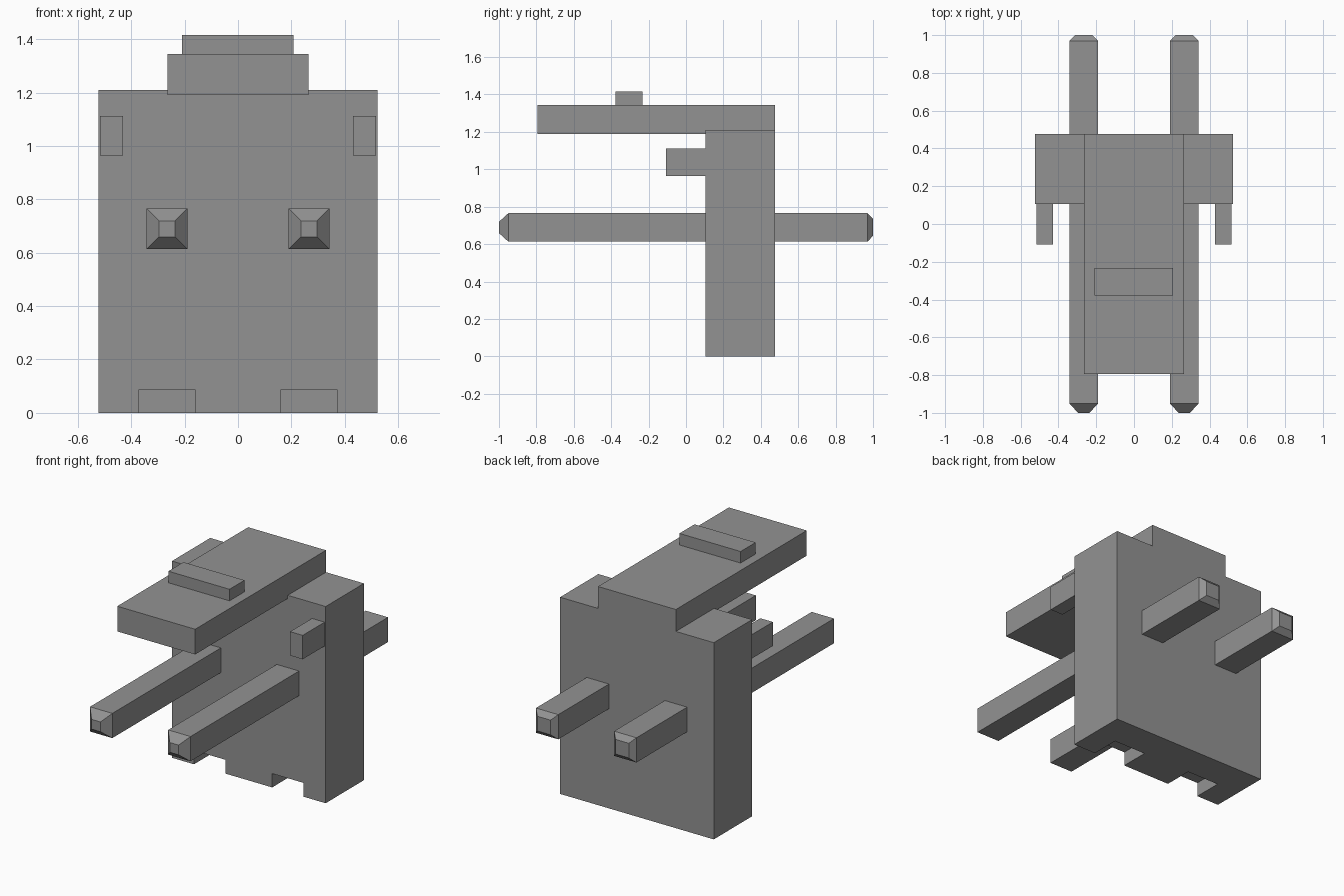
import bpy
import bmesh

cube = bpy.data.objects.get("Cube")
if cube:
    bpy.data.objects.remove(cube, do_unlink=True)

GREY = (0.29, 0.29, 0.29, 1.0)
grey = bpy.data.materials.new("grey")
grey.use_nodes = True
grey.diffuse_color = GREY
grey.node_tree.nodes["Principled BSDF"].inputs["Base Color"].default_value = GREY


def finish(name, bm):
    bmesh.ops.recalc_face_normals(bm, faces=bm.faces[:])
    mesh = bpy.data.meshes.new(name)
    bm.to_mesh(mesh)
    bm.free()
    mesh.materials.append(grey)
    obj = bpy.data.objects.new(name, mesh)
    bpy.context.collection.objects.link(obj)
    return obj


def box(name, x, y, z):
    """Box given by its (min, max) range on each axis."""
    bm = bmesh.new()
    bmesh.ops.create_cube(bm, size=1)
    for v in bm.verts:
        v.co = [r[0] if c < 0 else r[1] for c, r in zip(v.co, (x, y, z))]
    return finish(name, bm)


def pin(name, cx, cz):
    """Square pin along y, lofted through (y, half width) rings."""
    bm = bmesh.new()
    rings = []
    for y, h in ((-1, 0.03), (-0.95, 0.076), (0.97, 0.076), (1, 0.045)):
        rings.append([bm.verts.new((cx + sx * h, y, cz + sz * h))
                      for sx, sz in ((-1, -1), (1, -1), (1, 1), (-1, 1))])
    for a, b in zip(rings, rings[1:]):
        for i in range(4):
            j = (i + 1) % 4
            bm.faces.new((a[i], a[j], b[j], b[i]))
    bm.faces.new(rings[0])
    bm.faces.new(rings[-1])
    return finish(name, bm)


# Upright housing block
housing = box("housing", (-0.523, 0.523), (0.105, 0.477), (0, 1.21))

# Long top tongue with a raised grip rib
box("top_tongue", (-0.265, 0.265), (-0.795, 0.477), (1.19, 1.345))
box("grip_rib", (-0.209, 0.207), (-0.378, -0.232), (1.345, 1.416))

for side, s in (("left", 1), ("right", -1)):
    # Contact pin through the housing
    pin(side + "_pin", s * 0.266, 0.689)

    # Side tab on the front face
    box(side + "_tab", sorted((s * 0.43, s * 0.516)), (-0.108, 0.105), (0.965, 1.112))

    # Notch in the lower front edge of the housing
    cutter = box(side + "_notch_cutter", sorted((s * 0.159, s * 0.373)),
                 (0.0, 0.28), (-0.1, 0.085))
    cutter.hide_render = True
    cutter.hide_set(True)
    cut = housing.modifiers.new(side + "_notch", 'BOOLEAN')
    cut.operation = 'DIFFERENCE'
    cut.solver = 'EXACT'
    cut.object = cutter
